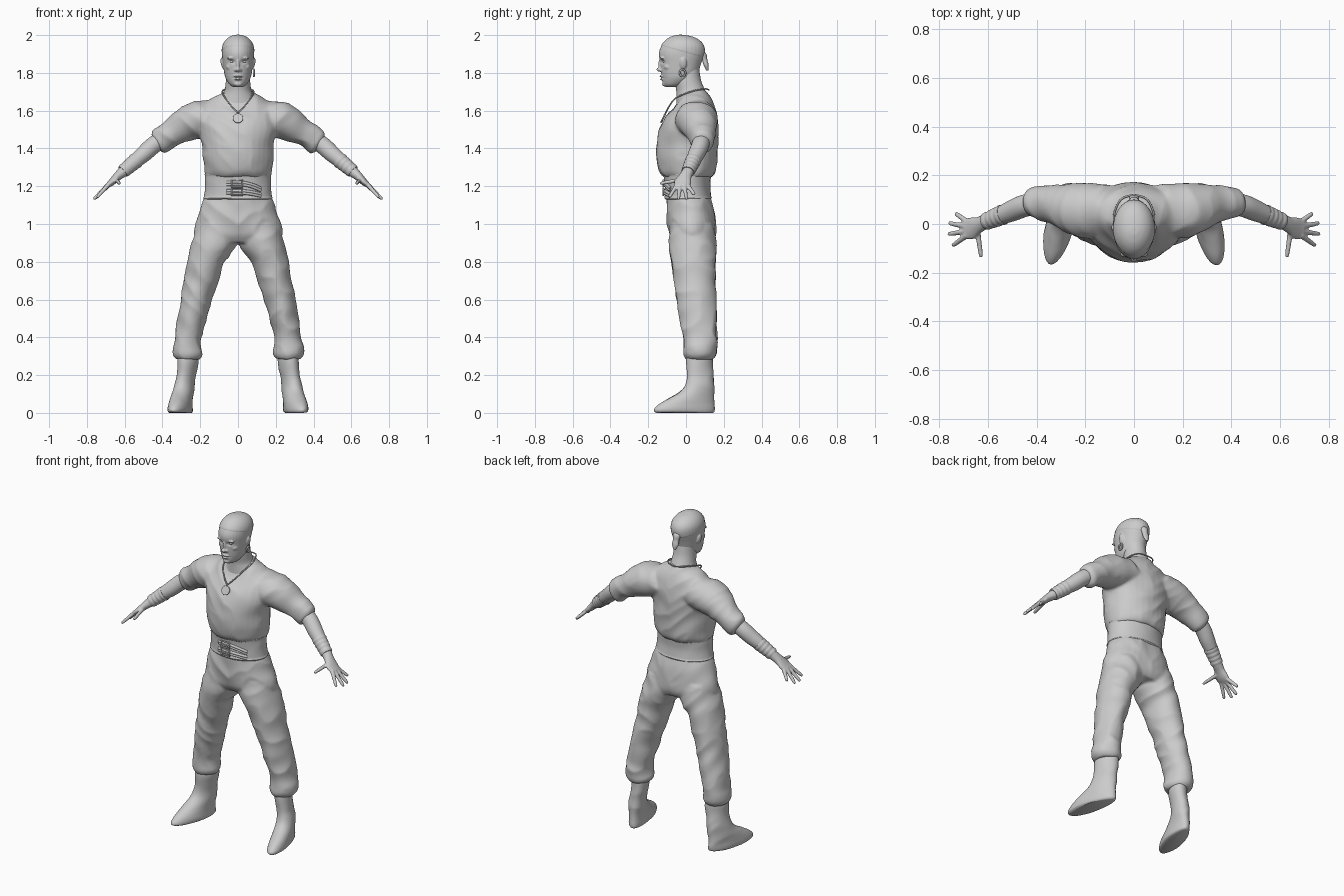
import bpy, bmesh, math
from mathutils import Vector, Matrix, noise

if "Cube" in bpy.data.objects:
    bpy.data.objects.remove(bpy.data.objects["Cube"])

GREY = (0.6, 0.6, 0.6, 1)
clay = bpy.data.materials.new("plain_grey")
clay.use_nodes = True
clay.diffuse_color = GREY
clay.node_tree.nodes["Principled BSDF"].inputs["Base Color"].default_value = GREY


def spline(points, steps=5):
    """Smooth path of tuples through the given tuples."""
    out = []
    for i in range(len(points) - 1):
        p0, p1, p2 = points[max(i - 1, 0)], points[i], points[i + 1]
        p3 = points[min(i + 2, len(points) - 1)]
        for k in range(steps):
            t = k / steps
            out.append([b + t / 2 * (c - a + t * (2 * a - 5 * b + 4 * c - d + t * (3 * (b - c) + d - a)))
                        for a, b, c, d in zip(p0, p1, p2, p3)])
    return out + [list(points[-1])]


def loft(bm, rings, n=(0, 0, 1), shear=0, sides=(1,), segs=32):
    """Skin over ellipses (x, y, z, radius, y_radius) lying across direction n."""
    n = Vector(n).normalized()
    u = Vector((0, 1, 0)).cross(n).normalized()
    v = n.cross(u)
    for s in sides:
        loops = []
        for x, y, z, a, b in spline(rings):
            loop = []
            for k in range(segs):
                t = math.tau * k / segs
                off = u * a * math.cos(t) + v * b * math.sin(t)
                p = Vector((x, y, z)) + off
                loop.append(bm.verts.new((s * (p.x - shear * off.y), p.y, p.z)))
            loops.append(loop)
        for lo, hi in zip(loops, loops[1:]):
            for k in range(segs):
                j = (k + 1) % segs
                bm.faces.new((lo[k], lo[j], hi[j], hi[k]))
        bm.faces.new(loops[0])
        bm.faces.new(loops[-1])


def stack(bm, levels, **kw):
    """Loft of level ellipses (z, x, x_radius, front, back)."""
    loft(bm, [(x, (f + b) / 2, z, r, (b - f) / 2) for z, x, r, f, b in levels], **kw)


def ball(bm, centre, size, turn=0):
    m = Matrix.Translation(centre) @ Matrix.Rotation(turn, 4, 'Y') @ Matrix.Diagonal((*size, 1))
    bmesh.ops.create_uvsphere(bm, u_segments=20, v_segments=12, radius=1, matrix=m)


def finish(bm, name, voxel=0, smooth=4, fold=0):
    """Make the object; optionally fuse its pieces and add cloth folds."""
    bmesh.ops.recalc_face_normals(bm, faces=bm.faces)
    mesh = bpy.data.meshes.new(name)
    bm.to_mesh(mesh)
    bm.free()
    ob = bpy.data.objects.new(name, mesh)
    bpy.context.collection.objects.link(ob)
    if voxel:
        fuse = ob.modifiers.new("fuse", 'REMESH')
        fuse.mode, fuse.voxel_size = 'VOXEL', voxel
        soft = ob.modifiers.new("soften", 'SMOOTH')
        soft.iterations = smooth
        fused = bpy.data.meshes.new_from_object(
            ob.evaluated_get(bpy.context.evaluated_depsgraph_get()))
        ob.modifiers.clear()
        ob.data = fused
    if fold:
        shifts = [v.normal * fold * (0.25 - abs(noise.noise(Vector(
            (v.co.x * 7 + v.co.z * 4, v.co.y * 6, v.co.z * 8 - abs(v.co.x) * 5))))) for v in ob.data.vertices]
        for v, d in zip(ob.data.vertices, shifts):
            v.co += d
    ob.data.materials.clear()
    ob.data.materials.append(clay)
    bpy.ops.object.select_all(action='DESELECT')
    ob.select_set(True)
    bpy.context.view_layer.objects.active = ob
    bpy.ops.object.shade_smooth_by_angle(angle=math.radians(50))
    return ob


def cord(name, points, radius, closed=False):
    cu = bpy.data.curves.new(name, 'CURVE')
    cu.dimensions, cu.bevel_depth, cu.bevel_resolution = '3D', radius, 2
    cu.use_fill_caps = True
    sp = cu.splines.new('POLY')
    sp.points.add(len(points) - 1)
    for p, co in zip(sp.points, points):
        p.co = (*co, 1)
    sp.use_cyclic_u = closed
    cu.materials.append(clay)
    ob = bpy.data.objects.new(name, cu)
    bpy.context.collection.objects.link(ob)


BOTH = (1, -1)

# Trousers: hips and two baggy legs gathered above the boots
bm = bmesh.new()
stack(bm, [(1.15, 0, .178, -.1, .13), (1.08, 0, .2, -.105, .15), (1, 0, .228, -.1, .157),
           (.94, 0, .234, -.09, .158), (.9, 0, .2, -.06, .14)])
stack(bm, [(1, .12, .09, -.08, .14), (.9, .125, .12, -.09, .16), (.8, .167, .1, -.078, .157),
           (.7, .195, .091, -.063, .157), (.6, .221, .083, -.05, .16), (.5, .243, .077, -.034, .163),
           (.4, .265, .072, -.016, .166), (.35, .27, .079, -.012, .166), (.31, .266, .08, -.012, .16),
           (.285, .264, .062, 0, .14)], sides=BOTH)
finish(bm, "trousers", .009, 4, .014)

# Boots with a low instep and a rounded sole edge
bm = bmesh.new()
stack(bm, [(.32, .265, .05, .004, .138), (.27, .265, .053, .002, .142), (.2, .274, .049, .006, .145),
           (.15, .283, .052, -.002, .149), (.115, .289, .053, -.03, .15), (.08, .297, .054, -.085, .15),
           (.05, .303, .056, -.138, .15), (.025, .306, .058, -.166, .151), (.008, .306, .056, -.168, .149),
           (0, .306, .048, -.155, .14)], shear=.22, sides=BOTH)
finish(bm, "boots", fold=.007)

# Loose shirt with sleeves pushed up to the elbow
bm = bmesh.new()
stack(bm, [(1.25, 0, .172, -.12, .138), (1.28, 0, .181, -.142, .158), (1.34, 0, .186, -.156, .166),
           (1.42, 0, .19, -.156, .17), (1.5, 0, .208, -.142, .17), (1.56, 0, .215, -.112, .166),
           (1.62, 0, .2, -.066, .152), (1.66, 0, .148, -.042, .135), (1.685, 0, .1, -.032, .12),
           (1.71, 0, .066, .005, .105)])
loft(bm, [(.1, .06, 1.57, .1, .1), (.2, .055, 1.553, .104, .112), (.28, .065, 1.523, .088, .097),
          (.35, .08, 1.482, .071, .078), (.4, .088, 1.447, .07, .067), (.422, .088, 1.432, .065, .061),
          (.436, .088, 1.425, .045, .044)], n=(.85, 0, -.5), sides=BOTH)
finish(bm, "shirt", .009, 4, .012)

# Forearms, palms and spread fingers
bm = bmesh.new()
ARM = (.7, -.25, -.6)
loft(bm, [(.38, .09, 1.465, .045, .045), (.45, .075, 1.415, .046, .046), (.5, .055, 1.37, .044, .044),
          (.56, .03, 1.32, .036, .036), (.61, .01, 1.276, .029, .031), (.64, -.005, 1.25, .023, .034),
          (.67, -.018, 1.22, .018, .045), (.695, -.025, 1.2, .012, .038)], n=ARM, sides=BOTH)
fingers = [((.68, .005, 1.21), (.735, .045, 1.155)), ((.69, -.01, 1.205), (.762, .004, 1.13)),
           ((.69, -.03, 1.205), (.765, -.042, 1.13)), ((.685, -.045, 1.21), (.747, -.09, 1.14)),
           ((.645, -.02, 1.235), (.628, -.138, 1.215))]
for root, tip in fingers:
    a, b = Vector(root), Vector(tip)
    loft(bm, [(*a.lerp(b, t), r, r) for t, r in ((0, .013), (.4, .011), (.9, .009), (1, .004))],
         n=(b - a) + Vector((.01, 0, 0)), sides=BOTH, segs=12)
finish(bm, "arms_and_hands", .005, 3)

# Wrapped wrist bands
bm = bmesh.new()
wraps = []
for k in range(9):
    t = k / 8
    r = .041 - .007 * t + .002 * (k % 2)
    wraps.append((.535 + .075 * t, .04 - .03 * t, 1.34 - .063 * t, r, r))
loft(bm, wraps, n=ARM, sides=BOTH, segs=24)
finish(bm, "wrist_wraps")

# Neck
bm = bmesh.new()
stack(bm, [(1.63, 0, .11, -.05, .12), (1.68, 0, .084, -.05, .113), (1.71, 0, .07, -.052, .1),
           (1.76, 0, .064, -.06, .08), (1.82, 0, .06, -.05, .07)])
finish(bm, "neck")

# Head: skull, jaw and face features fused together
bm = bmesh.new()
stack(bm, [(1.725, 0, .025, -.108, -.04), (1.74, 0, .046, -.121, 0), (1.77, 0, .065, -.127, .045),
           (1.8, 0, .073, -.131, .064), (1.85, 0, .08, -.136, .08), (1.9, 0, .085, -.144, .097),
           (1.94, 0, .082, -.132, .095), (1.97, 0, .067, -.11, .073), (1.99, 0, .043, -.08, .035),
           (2, 0, .015, -.045, -.015)])
ball(bm, (0, -.137, 1.818), (.013, .02, .012))
ball(bm, (0, -.133, 1.845), (.009, .014, .034))
ball(bm, (0, -.126, 1.782), (.024, .015, .006))
ball(bm, (0, -.124, 1.768), (.021, .015, .007))
ball(bm, (0, -.113, 1.742), (.022, .014, .014))
for s in BOTH:
    ball(bm, (s * .013, -.133, 1.815), (.008, .011, .008))
    ball(bm, (s * .032, -.125, 1.88), (.026, .012, .008), s * .15)
    ball(bm, (s * .042, -.092, 1.832), (.022, .025, .02))
    ball(bm, (s * .081, -.015, 1.85), (.01, .019, .031), s * .2)
head = finish(bm, "head", .004, 3)
for v in head.data.vertices:
    x, y, z = abs(v.co.x), v.co.y, v.co.z
    if y < -.06:  # eye sockets and mouth line
        v.co.y += .01 * math.exp(-((x - .031) / .015) ** 2 - ((z - 1.86) / .01) ** 2)
        v.co.y += .009 * math.exp(-(x / .022) ** 2 - ((z - 1.775) / .004) ** 2)
    if z > 1.93 - .28 * (y + .07):  # tight head cloth
        v.co += v.normal * .002
bm = bmesh.new()
for s in BOTH:
    ball(bm, (s * .031, -.112, 1.86), (.013, .012, .008))
finish(bm, "eyes")

# Short tail at the back of the head
bm = bmesh.new()
loft(bm, [(0, .07, 1.925, .012, .015), (0, .086, 1.9, .024, .022), (0, .098, 1.87, .019, .015),
          (0, .107, 1.84, .02, .013), (0, .113, 1.812, .007, .006)], segs=16)
finish(bm, "hair_tail")

# Single hoop earring
cord("left_earring", [(.084, -.018 + .015 * math.cos(t), 1.8 + .018 * math.sin(t))
                      for t in (math.tau * k / 20 for k in range(20))], .005, True)

# Wide belt with thicker rims
bm = bmesh.new()
stack(bm, [(1.13, 0, .178, -.108, .132), (1.138, 0, .184, -.115, .138), (1.15, 0, .18, -.112, .134),
           (1.2, 0, .175, -.112, .128), (1.25, 0, .174, -.118, .132), (1.264, 0, .177, -.122, .136),
           (1.272, 0, .168, -.114, .128)], segs=48)
finish(bm, "belt", fold=.004)


def on_belt(x, z, lift=.005):
    return (x, .008 - .121 * math.sqrt(1 - (x / .178) ** 2) - lift, z)


# Belt straps drooping to one side, with their buckles
for name, z, droop in (("upper", 1.215, 2.2), ("lower", 1.17, 1.2)):
    for edge in (-.006, .006):
        cord(name + "_strap", [on_belt(x, z + edge - droop * max(x, 0) ** 2, 0)
                               for x in (-.06 + .018 * k for k in range(11))], .008)
    cord(name + "_buckle", [on_belt(x - .005, z + dz, .008) for x, dz in
                            ((-.028, -.018), (.028, -.018), (.028, .018), (-.028, .018))], .005, True)
    cord(name + "_buckle_pin", [on_belt(-.033, z, .009), on_belt(.02, z, .009)], .003)

# Necklace and round pendant
half = spline([(0, -.108, 1.588), (.035, -.088, 1.625), (.068, -.052, 1.668), (.083, .03, 1.702),
               (.055, .1, 1.715), (0, .12, 1.71)])
cord("necklace", half + [(-x, y, z) for x, y, z in half[-2:0:-1]], .004, True)
bm = bmesh.new()
bmesh.ops.create_cone(bm, cap_ends=True, segments=28, radius1=.025, radius2=.025, depth=.01,
                      matrix=Matrix.Translation((0, -.121, 1.56)) @ Matrix.Rotation(math.radians(65), 4, 'X'))
finish(bm, "pendant")
cord("pendant_rim", [(.025 * math.cos(t), -.123 + .0106 * math.sin(t), 1.56 + .0227 * math.sin(t))
                     for t in (math.tau * k / 28 for k in range(28))], .003, True)
